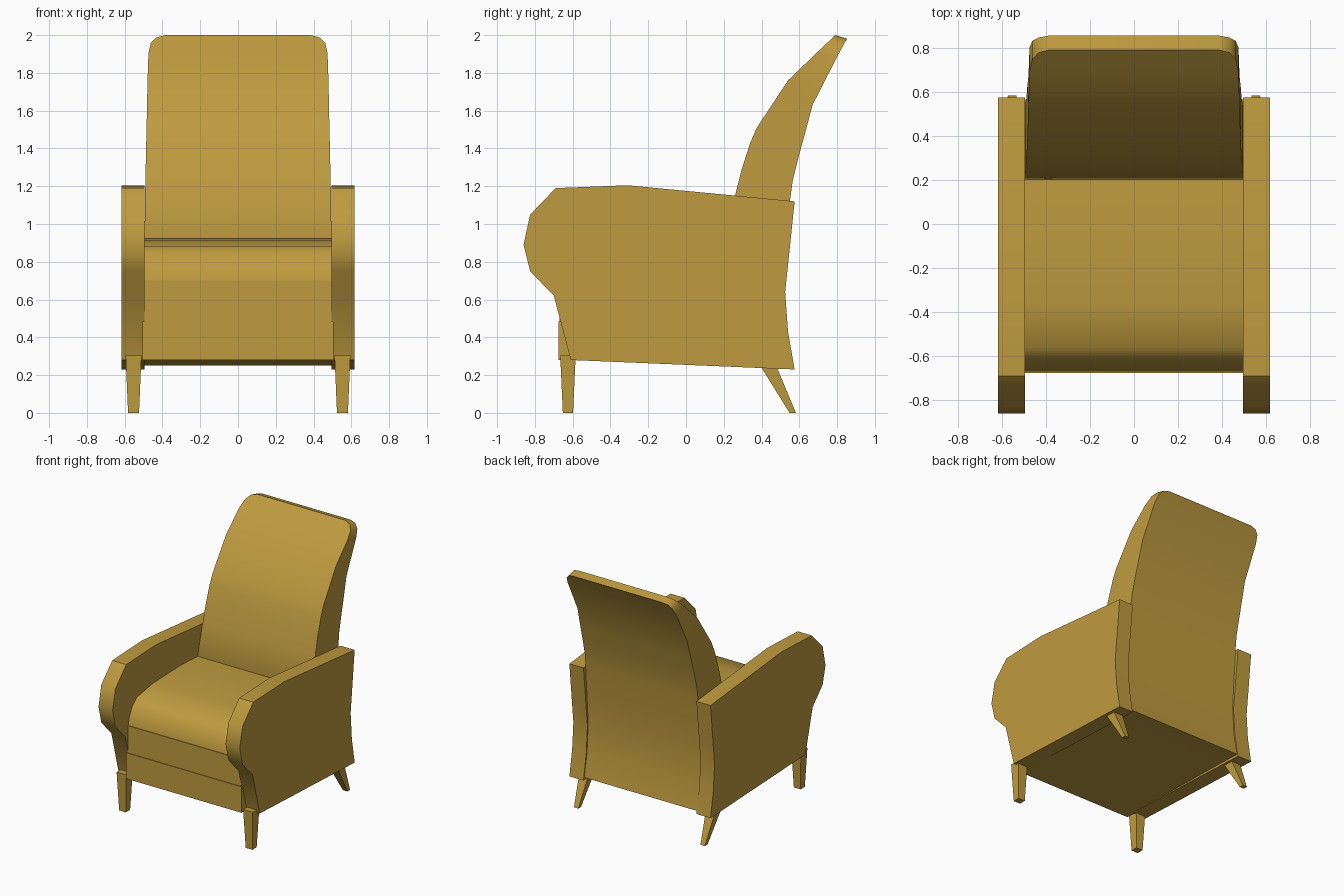
import bpy, bmesh, math

fabric = bpy.data.materials.new("mustard")
fabric.diffuse_color = (0.52, 0.33, 0.05, 1)


def finish(name, bm, angle=None):
    bmesh.ops.recalc_face_normals(bm, faces=bm.faces)
    me = bpy.data.meshes.new(name)
    bm.to_mesh(me)
    bm.free()
    me.materials.append(fabric)
    ob = bpy.data.objects.new(name, me)
    bpy.context.collection.objects.link(ob)
    if angle:
        bpy.ops.object.select_all(action='DESELECT')
        bpy.context.view_layer.objects.active = ob
        ob.select_set(True)
        bpy.ops.object.shade_smooth_by_angle(angle=math.radians(angle))
    return ob


def loft(name, rings, angle=None):
    """Skin closed rings of equal length and cap both ends."""
    bm = bmesh.new()
    vs = [[bm.verts.new(p) for p in r] for r in rings]
    n = len(vs[0])
    for a, b in zip(vs, vs[1:]):
        for i in range(n):
            j = (i + 1) % n
            bm.faces.new((a[i], a[j], b[j], b[i]))
    bm.faces.new(vs[0])
    bm.faces.new(vs[-1])
    return finish(name, bm, angle)


def slab(name, profile, x0, x1, angle=None):
    """Extrude a (y, z) side profile along x."""
    return loft(name, [[(x, y, z) for y, z in profile] for x in (x0, x1)], angle)


def rect(cx, cy, z, hx, hy):
    return [(cx + sx * hx, cy + sy * hy, z)
            for sx, sy in ((-1, -1), (1, -1), (1, 1), (-1, 1))]


# Arms and legs, mirrored left and right
arm = [(-0.61, 0.28), (-0.70, 0.62), (-0.825, 0.75), (-0.86, 0.89), (-0.825, 1.05),
       (-0.69, 1.19), (-0.31, 1.205), (0.575, 1.12), (0.545, 0.83), (0.525, 0.64),
       (0.54, 0.43), (0.575, 0.23)]
for side, s in (("left", -1), ("right", 1)):
    slab(side + "_arm", arm, s * 0.494, s * 0.617, 35)
    loft(side + "_front_leg", [rect(s * 0.553, -0.625, 0.305, 0.042, 0.041),
                               rect(s * 0.553, -0.625, 0, 0.029, 0.027)])
    loft(side + "_rear_leg", [rect(s * 0.553, 0.43, 0.26, 0.042, 0.043),
                              rect(s * 0.553, 0.565, 0, 0.019, 0.017)])

# Seat body under the cushion, and the footrest panel at the front
slab("seat_base", [(-0.67, 0.48), (-0.67, 0.70), (0.30, 0.72), (0.45, 0.255),
                   (-0.60, 0.28), (-0.60, 0.48)], -0.495, 0.495)
slab("footrest_panel", [(-0.675, 0.28), (-0.675, 0.485), (-0.58, 0.485), (-0.58, 0.28)],
     -0.505, 0.505)

# Seat cushion with a sloping rounded front
slab("seat_cushion", [(-0.665, 0.70), (-0.655, 0.75), (-0.615, 0.83), (-0.56, 0.88),
                      (-0.36, 0.915), (0.0, 0.925), (0.30, 0.91), (0.30, 0.70)],
     -0.495, 0.495, 35)

# Tall curved backrest: front y, z, rear y, z, half width
back = [(0.42, 0.255, 0.565, 0.25, 0.495), (0.36, 0.43, 0.53, 0.43, 0.495),
        (0.28, 0.66, 0.515, 0.66, 0.495), (0.20, 0.91, 0.53, 0.88, 0.495),
        (0.26, 1.15, 0.55, 1.12, 0.492), (0.295, 1.29, 0.565, 1.23, 0.489),
        (0.34, 1.43, 0.60, 1.37, 0.486), (0.375, 1.51, 0.625, 1.46, 0.484),
        (0.54, 1.76, 0.67, 1.63, 0.479), (0.69, 1.905, 0.80, 1.885, 0.474),
        (0.745, 1.957, 0.83, 1.94, 0.462), (0.777, 1.987, 0.846, 1.97, 0.433),
        (0.79, 2.0, 0.855, 1.98, 0.385)]
loft("backrest", [[(-w, yf, zf), (w, yf, zf), (w, yb, zb), (-w, yb, zb)]
                  for yf, zf, yb, zb, w in back], 35)
